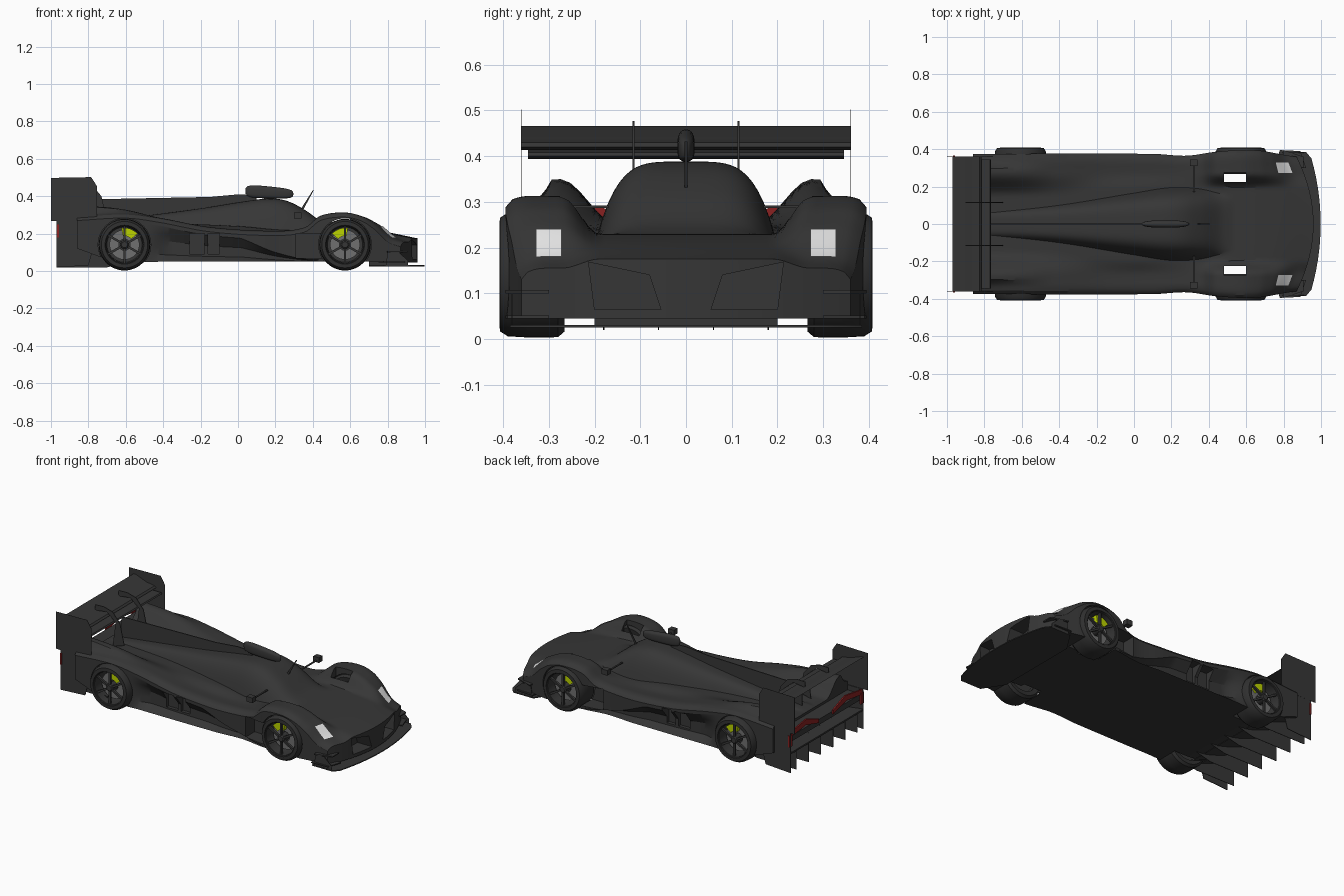
import bpy, bmesh, math
from mathutils import Vector, Matrix

if "Cube" in bpy.data.objects:
    bpy.data.objects.remove(bpy.data.objects["Cube"])


def material(name, rgb):
    m = bpy.data.materials.new(name)
    m.use_nodes = True
    m.diffuse_color = (*rgb, 1)
    m.node_tree.nodes["Principled BSDF"].inputs["Base Color"].default_value = (*rgb, 1)
    return m


BODY = material("carbon black", (.037, .037, .037))
TYRE = material("tyre rubber", (.03, .03, .03))
LAMP = material("headlight white", (.8, .8, .8))
RED = material("tail light red", (.25, .015, .015))
LIME = material("caliper lime", (.5, .65, .0))
STEEL = material("brake steel", (.16, .16, .16))


def smooth(ob, angle=35):
    bpy.ops.object.select_all(action="DESELECT")
    ob.select_set(True)
    bpy.context.view_layer.objects.active = ob
    bpy.ops.object.shade_smooth_by_angle(angle=math.radians(angle))


def make(name, bm, mat):
    bmesh.ops.recalc_face_normals(bm, faces=bm.faces)
    me = bpy.data.meshes.new(name)
    bm.to_mesh(me)
    bm.free()
    ob = bpy.data.objects.new(name, me)
    bpy.context.collection.objects.link(ob)
    me.materials.append(mat)
    smooth(ob)
    return ob


def prism(name, outline, axis, a, b, mat=BODY):
    """Extrude a flat outline from a to b along the axis (0 x, 1 y, 2 z)."""
    bm = bmesh.new()
    ends = []
    for d in (a, b):
        ring = []
        for p in outline:
            co = list(p)
            co.insert(axis, d)
            ring.append(bm.verts.new(co))
        ends.append(ring)
        bm.faces.new(ring)
    n = len(outline)
    for i in range(n):
        j = (i + 1) % n
        bm.faces.new((ends[0][i], ends[0][j], ends[1][j], ends[1][i]))
    return make(name, bm, mat)


def box(name, x, y, z, mat=BODY):
    return prism(name, [(x[0], y[0]), (x[1], y[0]), (x[1], y[1]), (x[0], y[1])], 2, *z, mat)


def lathe(name, profile, centre, mat, steps=48):
    """Spin (radius, y) points about an axle along y."""
    bm = bmesh.new()
    vs = [bm.verts.new((r, y, 0)) for r, y in profile]
    es = [bm.edges.new((vs[i], vs[i + 1])) for i in range(len(vs) - 1)]
    bmesh.ops.spin(bm, geom=vs + es, cent=(0, 0, 0), axis=(0, 1, 0),
                   angle=math.tau, steps=steps, use_duplicate=False)
    bmesh.ops.remove_doubles(bm, verts=bm.verts, dist=1e-5)
    bmesh.ops.translate(bm, verts=bm.verts, vec=centre)
    return make(name, bm, mat)


def curve(pts):
    """Smooth function through (x, value) points."""
    def slope(i):
        a, b = pts[max(i - 1, 0)], pts[min(i + 1, len(pts) - 1)]
        return (b[1] - a[1]) / (b[0] - a[0])

    def f(x):
        x = min(max(x, pts[0][0]), pts[-1][0])
        i = max(k for k in range(len(pts) - 1) if pts[k][0] <= x)
        (x0, v0), (x1, v1) = pts[i], pts[i + 1]
        h = x1 - x0
        t = (x - x0) / h
        return (v0 * (1 + 2 * t) * (1 - t) ** 2 + slope(i) * h * t * (1 - t) ** 2
                + v1 * t * t * (3 - 2 * t) + slope(i + 1) * h * t * t * (t - 1))
    return f


def step(a, b, v):
    t = min(max((v - a) / (b - a), 0), 1)
    return t * t * (3 - 2 * t)


# Body shape along its length
roof = curve([(-.86, .25), (-.5, .295), (-.2, .335), (.05, .375), (.18, .388), (.27, .372),
              (.36, .325), (.46, .255), (.53, .23)])
deck = curve([(-.86, .25), (-.4, .255), (0, .24), (.25, .22), (.53, .23), (.75, .215), (.96, .175)])
fender = curve([(-.86, .295), (-.6, .308), (-.42, .285), (-.15, .235), (.2, .215), (.36, .235),
                (.44, .295), (.57, .313), (.68, .29), (.75, .262), (.8, .238), (.89, .178), (.96, .155)])
ridge = curve([(-.86, .055), (-.7, .035), (-.55, .012), (-.42, 0), (.96, 0)])
dome_w = curve([(-.86, .05), (-.4, .1), (0, .165), (.2, .195), (.35, .188), (.53, .15), (.96, .15)])
width = curve([(-.86, .375), (.1, .375), (.28, .365), (.43, .385), (.57, .395), (.72, .39), (.96, .36)])
belly = curve([(-.86, .12), (-.65, .052), (-.4, .05), (.7, .05), (.96, .045)])
crease = curve([(-.5, .25), (-.2, .225), (0, .18), (.2, .1), (.4, .06), (.96, .06)])


def top_z(x, y):
    a, w = abs(y), width(x)
    z = deck(x) + (fender(x) - deck(x)) * step(.15 + .04 * step(-.5, 0, x), .27, a)
    z += ridge(x) * step(.15, .28, a) * (1 - step(.29, .33, a))
    if x < .53:
        z += max(roof(x) - deck(x), 0) * max(0, 1 - (a / dome_w(x)) ** 4.5)
    e = max(0, (a - w + .055) / .055)
    return z - .025 * (1 - math.sqrt(max(0, 1 - e * e)))


def skin(x, y, z):
    """Bow the nose back towards its corners."""
    return x - .7 * step(.6, .96, x) * y * y, y, z


N, S, LEN = 64, 8, 120


def body_ring(bm, x):
    w, lo, d = width(x), belly(x), dome_w(x)
    half = [d * i / 16 for i in range(16)] + [d + (w - d) * i / 16 for i in range(17)]
    ys = [-y for y in half[:0:-1]] + half
    edge = top_z(x, w)
    mid = max(min(crease(x), edge - .02), lo + .01)
    tuck = .045 * step(-.5, -.35, x) * (1 - step(.3, .45, x))
    side = [(w, edge + (mid - edge) * k / 4) for k in range(1, 5)]
    side += [(w - tuck * step(0, 2, k), mid + (lo - mid) * k / 5) for k in range(1, 5)]
    ring = [(y, top_z(x, y)) for y in ys] + side
    ring += [(y, lo) for y in reversed(ys)] + [(-y, z) for y, z in reversed(side)]
    return [bm.verts.new(skin(x, y, z)) for y, z in ring]


bm = bmesh.new()
rings = [body_ring(bm, -.86 + 1.82 * i / LEN) for i in range(LEN + 1)]
M = len(rings[0])
for r, q in zip(rings, rings[1:]):
    for i in range(M):
        j = (i + 1) % M
        bm.faces.new((r[i], r[j], q[j], q[i]))
for r in (rings[0], rings[-1]):
    bottom = r[N + 1 + S:2 * N + 2 + S][::-1]
    for i in range(1, N - 1):
        bm.faces.new((r[i], r[i + 1], bottom[i + 1], bottom[i]))
    bm.faces.new(r[N - 1:N + 1] + r[N + 1:N + 1 + S] + [bottom[N], bottom[N - 1]])
    bm.faces.new([r[1], bottom[1], bottom[0]] + r[2 * N + 2 + S:] + [r[0]])
body = make("body_shell", bm, BODY)

# Headlight plates follow the fender noses
for s, flank in ((1, "left"), (-1, "right")):
    bm = bmesh.new()
    grid = []
    for i in range(9):
        x = .8 + .092 * i / 8
        ys = [s * (.272 + .056 * j / 6) for j in range(7)]
        grid.append([bm.verts.new(Vector(skin(x, y, top_z(x, y))) + Vector((.002, 0, .003))) for y in ys])
    for r, q in zip(grid, grid[1:]):
        for j in range(6):
            bm.faces.new((r[j], r[j + 1], q[j + 1], q[j]))
    bmesh.ops.solidify(bm, geom=bm.faces[:], thickness=.002)
    make("headlight_" + flank, bm, LAMP)

# Cut wheel arches, fender openings, nose intakes and side vents
cutters = []
for s in (1, -1):
    for x in (-.607, .572):
        cutters.append(lathe("arch_cutter", [(0, s * .25), (.141, s * .25), (.141, s * .5), (0, s * .5)],
                             (x, 0, .141), BODY))
    cutters.append(box("opening_cutter", (.48, .6), sorted((s * .225, s * .275)), (0, .6)))
    cutters.append(prism("intake_cutter", [(s * .055, .065), (s * .2, .065), (s * .213, .168), (s * .08, .14)],
                         0, .86, 1.1))
    cutters.append(box("gap_cutter", (.31, .46), sorted((s * .28, s * .5)), (.07, .2)))
    for x0, x1 in ((-.26, -.18), (-.16, -.1)):
        cutters.append(box("vent_cutter", (x0, x1), sorted((s * .31, s * .5)), (.09, .2)))
for c in cutters:
    c.hide_render = True
    mod = body.modifiers.new("cut", "BOOLEAN")
    mod.operation, mod.solver, mod.object = "DIFFERENCE", "EXACT", c
dg = bpy.context.evaluated_depsgraph_get()
cut = bpy.data.meshes.new_from_object(body.evaluated_get(dg))
body.modifiers.clear()
body.data = cut
for c in cutters:
    bpy.data.objects.remove(c)
smooth(body, 30)

# Wheels
for label, x, start in (("rear", -.607, 40), ("front", .572, 80)):
    for s, flank in ((1, "left"), (-1, "right")):
        tag, at = f"{label}_{flank}", (x, 0, .141)
        lathe("tyre_" + tag, [(r, s * y) for r, y in (
            (.098, .29), (.098, .27), (.125, .266), (.137, .28), (.138, .34), (.135, .39),
            (.124, .407), (.104, .408), (.1, .402), (.098, .33))], at, TYRE)
        lathe("rim_" + tag, [(r, s * y) for r, y in (
            (0, .3), (.094, .3), (.098, .32), (.098, .402), (.104, .405))], at, BODY)
        lathe("brake_disc_" + tag, [(.03, s * .345), (.08, s * .345), (.08, s * .355), (.03, s * .355)], at, STEEL)
        lathe("hub_" + tag, [(.024, s * .3), (.024, s * .393), (.016, s * .4), (0, s * .4)], at, BODY, 16)
        arc = [math.radians(start + 10 * k) for k in range(7)]
        outline = [(x + r * math.cos(a), .141 + r * math.sin(a))
                   for r, path in ((.09, arc), (.047, arc[::-1])) for a in path]
        prism("caliper_" + tag, outline, 1, s * .335, s * .378, LIME)
        bm = bmesh.new()
        for k in range(6):
            turn = Matrix.Rotation(math.radians(60 * k + 30), 4, "Y")
            place = Matrix.Translation((x, s * .389, .141)) @ turn @ Matrix.Translation((.06, 0, 0))
            bmesh.ops.create_cube(bm, size=1, matrix=place @ Matrix.Diagonal((.08, .014, .012, 1)))
        make("spokes_" + tag, bm, BODY)

# Roof scoop, spine fin and aerial
bm = bmesh.new()
bmesh.ops.create_uvsphere(bm, u_segments=32, v_segments=16, radius=1)
for v in bm.verts:
    c = v.co
    px, pz = (math.copysign(abs(k) ** .55, k) for k in (c.x, c.z))
    v.co = Vector((.168 + .128 * px, c.y * .019, .42 - .008 * px + pz * (.032 - .005 * px)))
make("roof_scoop", bm, BODY)
prism("spine_fin", [(-.8, .24), (.1, .36), (.1, .405), (0, .41), (-.15, .396), (-.8, .383)], 1, -.003, .003)
prism("aerial", [(.335, .33), (.35, .33), (.405, .432), (.4, .432)], 1, -.003, .003)

# Rear wing: two elements, swan necks and end plates
prism("wing_main", [(-.97, .466), (-.955, .466), (-.88, .438), (-.825, .43), (-.815, .42),
                    (-.84, .413), (-.9, .42)], 1, -.36, .36)
prism("wing_lower", [(-.89, .415), (-.82, .408), (-.77, .408), (-.765, .4), (-.8, .394), (-.87, .4)], 1, -.345, .345)
for s in (1, -1):
    prism("wing_end_plate", [(-1, .267), (-1, .498), (-.785, .502), (-.755, .455), (-.755, .29), (-.78, .267)],
          1, s * .3595, s * .3605)
    prism("wing_pylon", [(-.78, .25), (-.7, .27), (-.73, .4), (-.78, .46), (-.84, .477), (-.9, .475),
                         (-.9, .44), (-.82, .45), (-.76, .4)], 1, s * .113, s * .117)

    # Tail side plates and lights
    prism("tail_side_plate", [(-.97, .02), (-.97, .267), (-.82, .267), (-.78, .1), (-.8, .03)], 1, s * .356, s * .36)
    box("tail_light_post", (-.968, -.957), sorted((s * .335, s * .365)), (.18, .25), RED)
    prism("tail_light_bar", [(s * .355, .265), (s * .355, .235), (s * .2, .255), (s * .07, .22),
                             (s * .07, .245), (s * .19, .29)], 0, -.964, -.955, RED)

    # Mirrors
    box("mirror_arm", (.315, .325), sorted((s * .17, s * .33)), (.287, .292))
    box("mirror", (.3, .34), sorted((s * .31, s * .345)), (.28, .312))

    # Front dive planes and splitter feet
    prism("dive_plane", [(.79, s * .33), (.905, s * .3), (.905, s * .36), (.8, s * .395)], 2, .1, .107)
    prism("splitter_foot", [(.79, .03), (.91, .03), (.91, .055), (.86, .1), (.8, .1)], 1, s * .379, s * .382)
    prism("splitter_step", [(.75, s * .3), (.92, s * .3), (.89, s * .39), (.78, s * .395)], 2, .045, .051)

# Tail panel, diffuser and its strakes
box("tail_beam", (-.955, -.86), (-.356, .356), (.2, .235))
prism("diffuser_roof", [(-.97, .135), (-.97, .145), (-.82, .125), (-.65, .06), (-.65, .05), (-.82, .11)], 1, -.356, .356)
for y in (-.3, -.18, -.06, .06, .18, .3):
    prism("diffuser_strake", [(-.97, .02), (-.97, .14), (-.83, .13), (-.6, .06), (-.6, .045), (-.7, .02)],
          1, y - .0015, y + .0015)

# Front splitter with a bowed leading edge
edge = [(.998 - .4 * (y / 20) ** 2, y / 20) for y in range(-7, 8)]
prism("front_splitter", [(.7, -.26), (.78, -.385), (.92, -.385)] + edge + [(.92, .385), (.78, .385), (.7, .26)],
      2, .025, .031)
box("splitter_stay", (.7, .9), (-.2, .2), (.03, .05))
